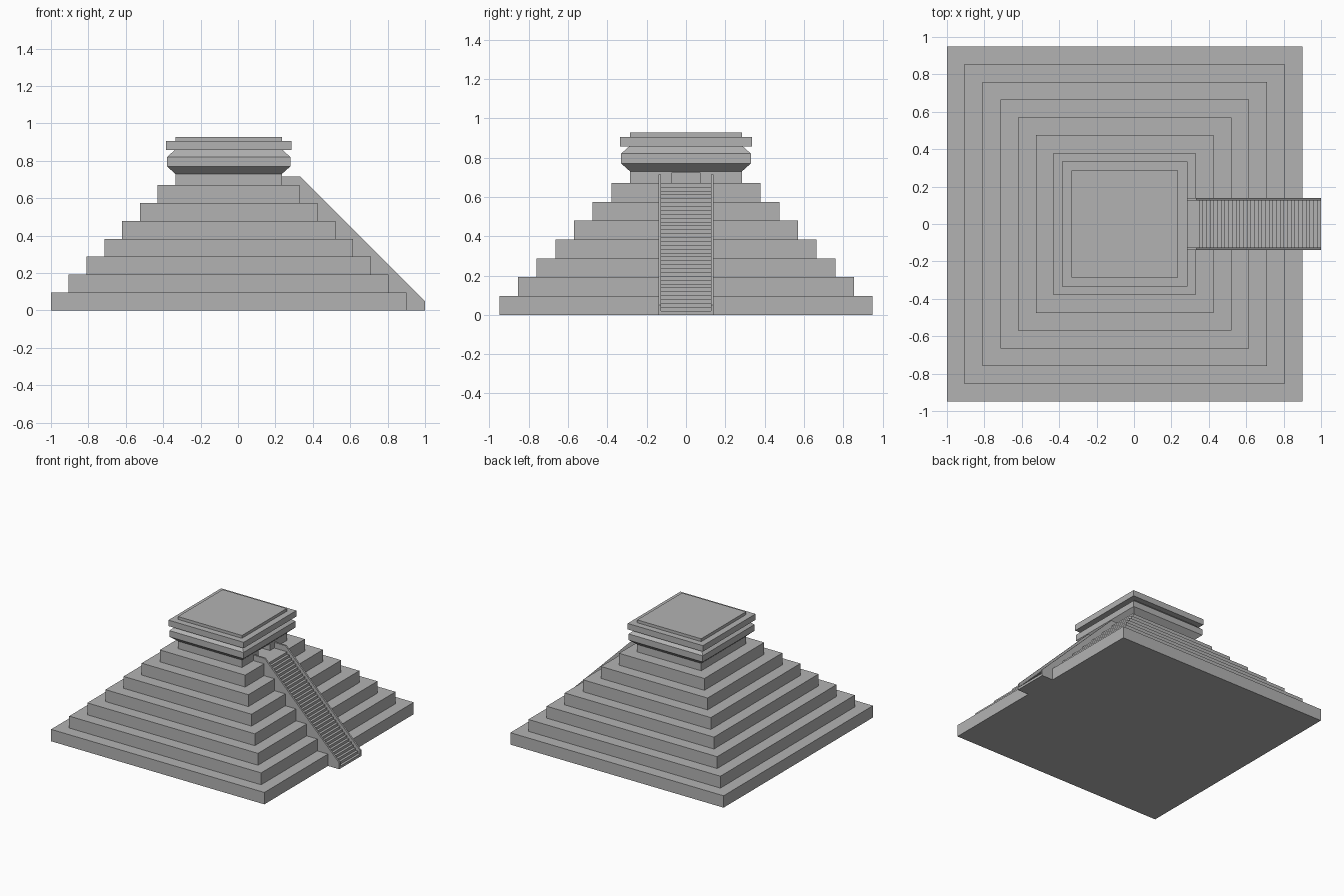
import bpy
import bmesh

cube = bpy.data.objects.get("Cube")
if cube:
    bpy.data.objects.remove(cube, do_unlink=True)

# Single stone colour
STONE = (0.45, 0.45, 0.45, 1)
stone = bpy.data.materials.new("grey stone")
stone.use_nodes = True
stone.diffuse_color = STONE
stone.node_tree.nodes["Principled BSDF"].inputs["Base Color"].default_value = STONE

CX = -0.05          # centre of the square body
TIERS = 7
STEP_IN = 0.095     # ledge width
TIER_H = 0.67 / TIERS
DECK = 0.67         # height of the top terrace


def finish(name, bm):
    bmesh.ops.recalc_face_normals(bm, faces=bm.faces[:])
    mesh = bpy.data.meshes.new(name)
    bm.to_mesh(mesh)
    bm.free()
    mesh.materials.append(stone)
    obj = bpy.data.objects.new(name, mesh)
    bpy.context.collection.objects.link(obj)
    return obj


def square_stack(name, profile):
    """Square solid skinned through (half width, height) pairs."""
    bm = bmesh.new()
    rings = []
    for half, z in profile:
        rings.append([bm.verts.new((CX + sx * half, sy * half, z))
                      for sx, sy in ((-1, -1), (1, -1), (1, 1), (-1, 1))])
    for low, high in zip(rings, rings[1:]):
        for i in range(4):
            j = (i + 1) % 4
            bm.faces.new((low[i], low[j], high[j], high[i]))
    bm.faces.new(rings[0][::-1])
    bm.faces.new(rings[-1])
    return finish(name, bm)


def extrude_outline(name, outline, y0, y1):
    """Side outline in x and z, extruded across y."""
    bm = bmesh.new()
    face = bm.faces.new([bm.verts.new((x, y0, z)) for x, z in outline])
    side = bmesh.ops.extrude_face_region(bm, geom=[face])["geom"]
    verts = [v for v in side if isinstance(v, bmesh.types.BMVert)]
    bmesh.ops.translate(bm, verts=verts, vec=(0, y1 - y0, 0))
    return finish(name, bm)


# Stepped body as one continuous terraced shell
terraces = []
for i in range(TIERS):
    half = 0.95 - i * STEP_IN
    terraces += [(half, i * TIER_H), (half, (i + 1) * TIER_H)]
square_stack("terraced_body", terraces)

# Temple walls with a recessed doorway facing the stairs
walls = square_stack("temple_walls", [(0.285, DECK), (0.285, 0.73)])
door = extrude_outline("doorway_cutter",
                       [(0.1, 0.6), (0.4, 0.6), (0.4, 0.725), (0.1, 0.725)],
                       -0.072, 0.072)
door.hide_render = True
door.hide_viewport = True
cut = walls.modifiers.new("doorway", "BOOLEAN")
cut.operation = "DIFFERENCE"
cut.solver = "EXACT"
cut.object = door

# Flared frieze, cornice slab and roof cap
square_stack("temple_frieze", [(0.285, 0.73), (0.33, 0.77), (0.33, 0.82), (0.285, 0.86)])
square_stack("cornice_slab", [(0.335, 0.857), (0.335, 0.905)])
square_stack("roof_cap", [(0.285, 0.905), (0.285, 0.928)])

# Staircase
STEPS = 34
size = DECK / STEPS
stairs = [(0.3, 0), (1, 0)]
for i in range(STEPS):
    x = 1 - i * size
    stairs += [(x, (i + 1) * size), (x - size, (i + 1) * size)]
stairs.append((0.3, DECK))
extrude_outline("staircase", stairs, -0.126, 0.126)

# Side walls of the staircase
rail = [(0.235, 0), (1, 0), (1, 0.05), (0.335, 0.715), (0.235, 0.715)]
for label, sign in (("front", -1), ("back", 1)):
    extrude_outline(label + "_stair_wall", rail, sign * 0.126, sign * 0.14)
